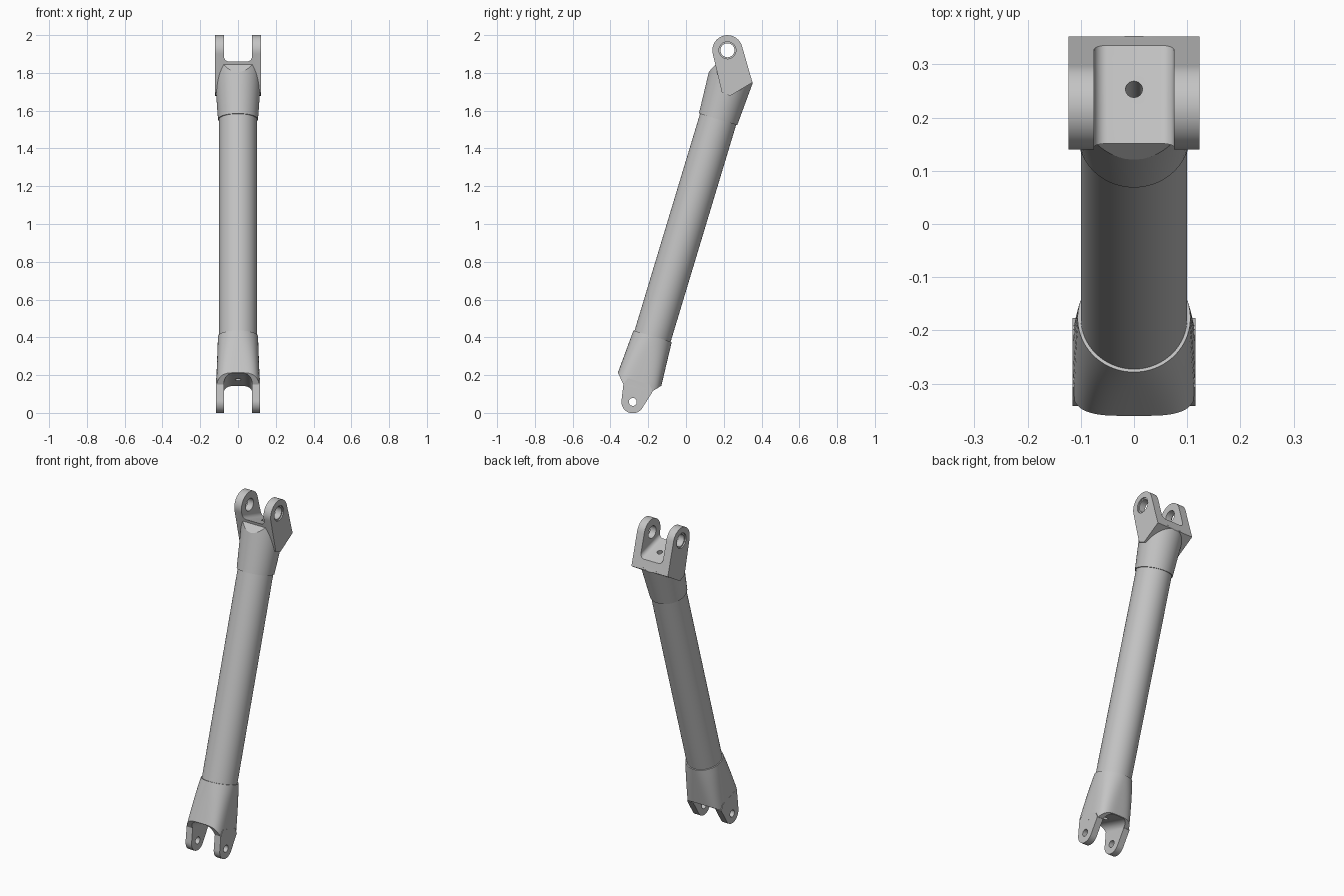
import bpy, bmesh, math
from mathutils import Matrix, Vector

cube = bpy.data.objects.get("Cube")
if cube:
    bpy.data.objects.remove(cube, do_unlink=True)

HALF = 0.6                       # half length of the tube
TILT = math.radians(-16.8)       # lean of the strut towards the back
PLACE = Matrix.Translation((0, -0.0035, 0.98)) @ Matrix.Rotation(TILT, 4, "X")

grey = bpy.data.materials.new("satin_grey")
grey.use_nodes = True
grey.diffuse_color = (0.55, 0.55, 0.55, 1)
grey.node_tree.nodes["Principled BSDF"].inputs["Base Color"].default_value = (0.55, 0.55, 0.55, 1)


def finish(bm, name, side):
    """Make an object; side +1 / -1 puts it at the upper / lower tube end."""
    for v in bm.verts:
        v.co.z = side * (HALF + v.co.z)
    bmesh.ops.recalc_face_normals(bm, faces=bm.faces)
    mesh = bpy.data.meshes.new(name)
    bm.to_mesh(mesh)
    bm.free()
    mesh.materials.append(grey)
    obj = bpy.data.objects.new(name, mesh)
    bpy.context.collection.objects.link(obj)
    return obj


def circle(cx, cy, r, n=48):
    return [(cx + r * math.cos(2 * math.pi * i / n),
             cy + r * math.sin(2 * math.pi * i / n)) for i in range(n)]


def prism(points, axis, low, high, side, name="cutter"):
    """Convex prism of a 2D outline along x, y or z."""
    bm = bmesh.new()
    for d in (low, high):
        for a, b in points:
            co = {"x": (d, a, b), "y": (a, d, b), "z": (a, b, d)}[axis]
            bm.verts.new(co)
    hull = bmesh.ops.convex_hull(bm, input=bm.verts)
    loose = [v for v in bm.verts if not v.link_faces]
    bmesh.ops.delete(bm, geom=loose, context="VERTS")
    bmesh.ops.dissolve_limit(bm, angle_limit=0.001, verts=bm.verts, edges=bm.edges)
    return finish(bm, name, side)


def socket(name, side, section, steps=8, length=0.3, n=64):
    """Lofted sleeve; section(t, w) gives half width, half depth, squareness, x limit."""
    bm = bmesh.new()
    rings = []
    for k in range(steps + 1):
        w = length * k / steps
        hx, hy, power, limit = section(k / steps, w)
        ring = []
        for i in range(n):
            a = 2 * math.pi * (i + 0.5) / n
            c, s = math.cos(a), math.sin(a)
            x = math.copysign(abs(c) ** (2 / power), c) * hx
            y = math.copysign(abs(s) ** (2 / power), s) * hy
            ring.append(bm.verts.new((max(-limit, min(limit, x)), y, w)))
        rings.append(ring)
    for r0, r1 in zip(rings, rings[1:]):
        for i in range(n):
            j = (i + 1) % n
            bm.faces.new((r0[i], r0[j], r1[j], r1[i]))
    bm.faces.new(rings[0])
    bm.faces.new(rings[-1])
    return finish(bm, name, side)


def combine(obj, tool, operation):
    mod = obj.modifiers.new("cut", "BOOLEAN")
    mod.operation = operation
    mod.solver = "EXACT"
    mod.object = tool
    bpy.context.view_layer.objects.active = obj
    bpy.ops.object.modifier_apply(modifier=mod.name)
    bpy.data.objects.remove(tool, do_unlink=True)


def smooth_and_place(obj):
    obj.matrix_world = PLACE
    bpy.ops.object.select_all(action="DESELECT")
    obj.select_set(True)
    bpy.context.view_layer.objects.active = obj
    bpy.ops.object.shade_smooth_by_angle(angle=math.radians(28))


def fork(name, side, section, trim, lug, lug_x, eye, hole, floor, corner):
    body = socket(name, side, section)
    # sloped shoulders
    combine(body, prism(trim, "x", -0.2, 0.2, side), "INTERSECT")
    # lugs around the pin
    outline = circle(*eye) + lug
    combine(body, prism(outline, "x", -lug_x, lug_x, side), "UNION")
    # slot with rounded floor corners
    inner = 0.075
    slot = [(-inner, 0.6), (inner, 0.6)]
    for s in (-1, 1):
        slot += circle(s * (inner - corner), floor + corner, corner, 32)
    combine(body, prism(slot, "y", -0.3, 0.3, side), "DIFFERENCE")
    # pin holes and the small axial hole
    combine(body, prism(circle(eye[0], eye[1], hole), "x", -0.2, 0.2, side), "DIFFERENCE")
    combine(body, prism(circle(0, 0, 0.016, 24), "z", 0.15, 0.4, side), "DIFFERENCE")
    return body


# main tube
bm = bmesh.new()
bmesh.ops.create_cone(bm, cap_ends=True, segments=64, radius1=0.1, radius2=0.1,
                      depth=2 * HALF + 0.04)
for v in bm.verts:
    v.co.z -= HALF
tube = finish(bm, "tube", 1)
smooth_and_place(tube)

# upper fork: round sleeve, pin offset to the front
upper = fork(
    "upper_fork", 1,
    lambda t, w: (0.106 + 0.07 * w, 0.106 + 0.06 * w, 2, 0.1215),
    trim=[(-0.15, -0.01), (0.15, -0.01), (0.15, 0.194), (0.082, 0.292),
          (-0.088, 0.292), (-0.15, 0.163)],
    lug=[(-0.022, 0.142), (0.025, 0.137), (0.118, 0.239)],
    lug_x=0.123, eye=(-0.058, 0.364, 0.08), hole=0.037, floor=0.288, corner=0.025)
# shallow counterbores outside the upper pin hole
for s in (-1, 1):
    bore = prism(circle(-0.058, 0.364, 0.045), "x", s * 0.115, s * 0.15, 1)
    combine(upper, bore, "DIFFERENCE")
smooth_and_place(upper)

# lower fork: sleeve turning from round to rounded square, pin on the axis
lower = fork(
    "lower_fork", -1,
    lambda t, w: (0.106 + 0.035 * w, 0.106 + 0.06 * w, 2 + 2.2 * t, 0.2),
    trim=[(-0.15, -0.01), (0.15, -0.01), (0.15, 0.204), (0.075, 0.288),
          (-0.075, 0.288), (-0.15, 0.204)],
    lug=[(-0.075, 0.285), (0.085, 0.28), (-0.06, 0.25), (0.06, 0.25)],
    lug_x=0.1155, eye=(0, 0.363, 0.06), hole=0.021, floor=0.24, corner=0.045)
smooth_and_place(lower)
